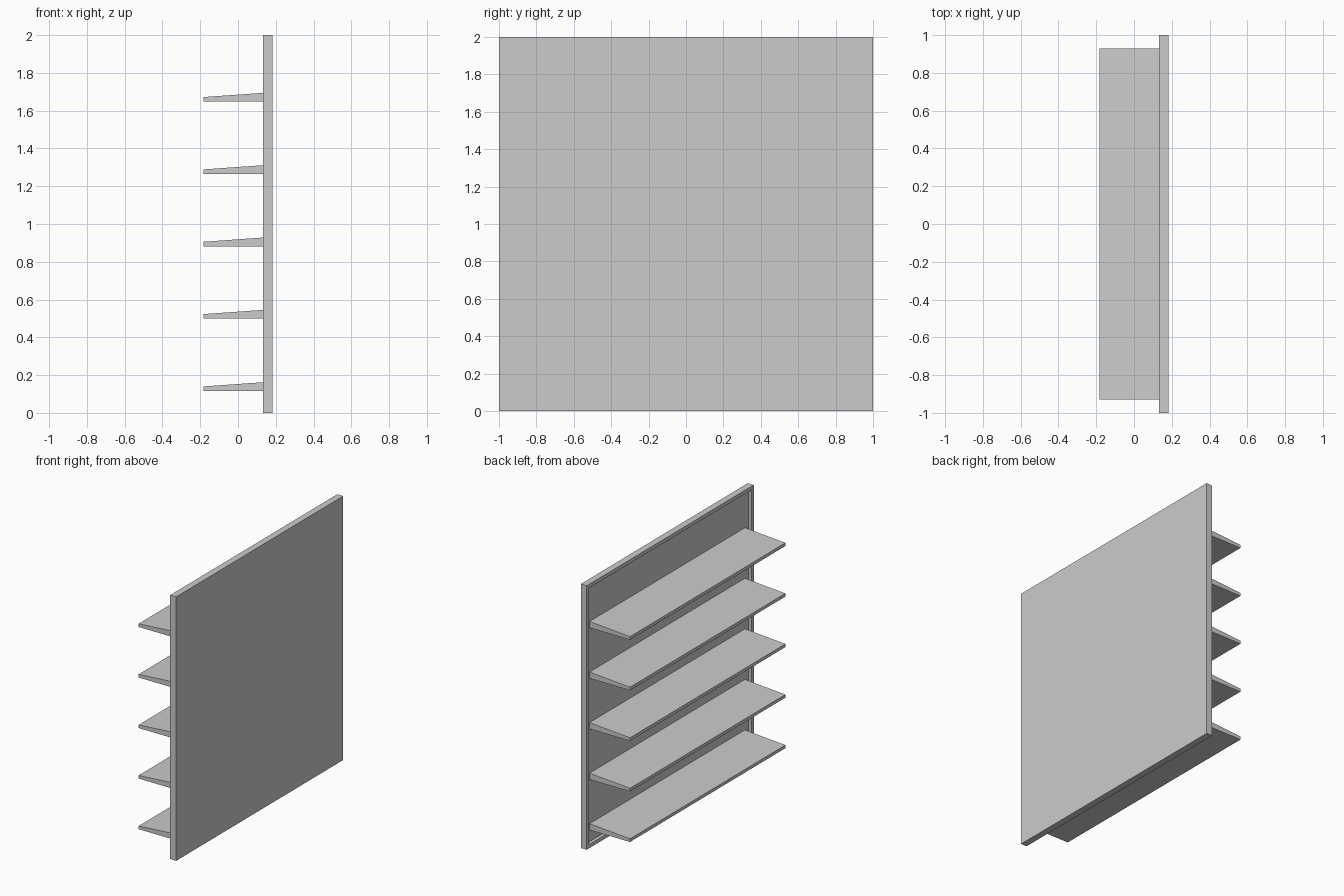
import bpy, bmesh
from mathutils import Vector

if "Cube" in bpy.data.objects:
    bpy.data.objects.remove(bpy.data.objects["Cube"])

BACK_X, FRONT_X, TIP_X = 0.182, 0.132, -0.182
RIM, RECESS = 0.04, 0.025
SHELF_HALF = 0.93


def finish(name, bm):
    bmesh.ops.recalc_face_normals(bm, faces=bm.faces)
    mesh = bpy.data.meshes.new(name)
    bm.to_mesh(mesh)
    bm.free()
    obj = bpy.data.objects.new(name, mesh)
    bpy.context.collection.objects.link(obj)
    return obj


# Back panel: a slab with a raised rim around a recessed face on the shelf side
bm = bmesh.new()
bmesh.ops.create_cube(bm, size=1)
bmesh.ops.scale(bm, vec=(BACK_X - FRONT_X, 2, 2), verts=bm.verts)
bmesh.ops.translate(bm, vec=((BACK_X + FRONT_X) / 2, 0, 1), verts=bm.verts)
bm.normal_update()
face = min(bm.faces, key=lambda f: f.calc_center_median().x)
bmesh.ops.inset_region(bm, faces=[face], thickness=RIM)
inner = bmesh.ops.extrude_discrete_faces(bm, faces=[face])["faces"][0]
bmesh.ops.translate(bm, vec=(RECESS, 0, 0), verts=inner.verts)
finish("back_panel", bm)


# Shelves: tapered profile (x, z) extruded along y, seated in the recess
def shelf(name, z):
    root = FRONT_X + RECESS
    profile = [(TIP_X, 0), (root, 0), (root, 0.048), (TIP_X, 0.024)]
    bm = bmesh.new()
    base = bm.faces.new([bm.verts.new((x, -SHELF_HALF, z + h)) for x, h in profile])
    ext = bmesh.ops.extrude_face_region(bm, geom=[base], use_keep_orig=True)["geom"]
    top = [v for v in ext if isinstance(v, bmesh.types.BMVert)]
    bmesh.ops.translate(bm, vec=Vector((0, 2 * SHELF_HALF, 0)), verts=top)
    return finish(name, bm)


for i in range(5):
    shelf(f"shelf_{i + 1}", 0.116 + i * 0.383)
